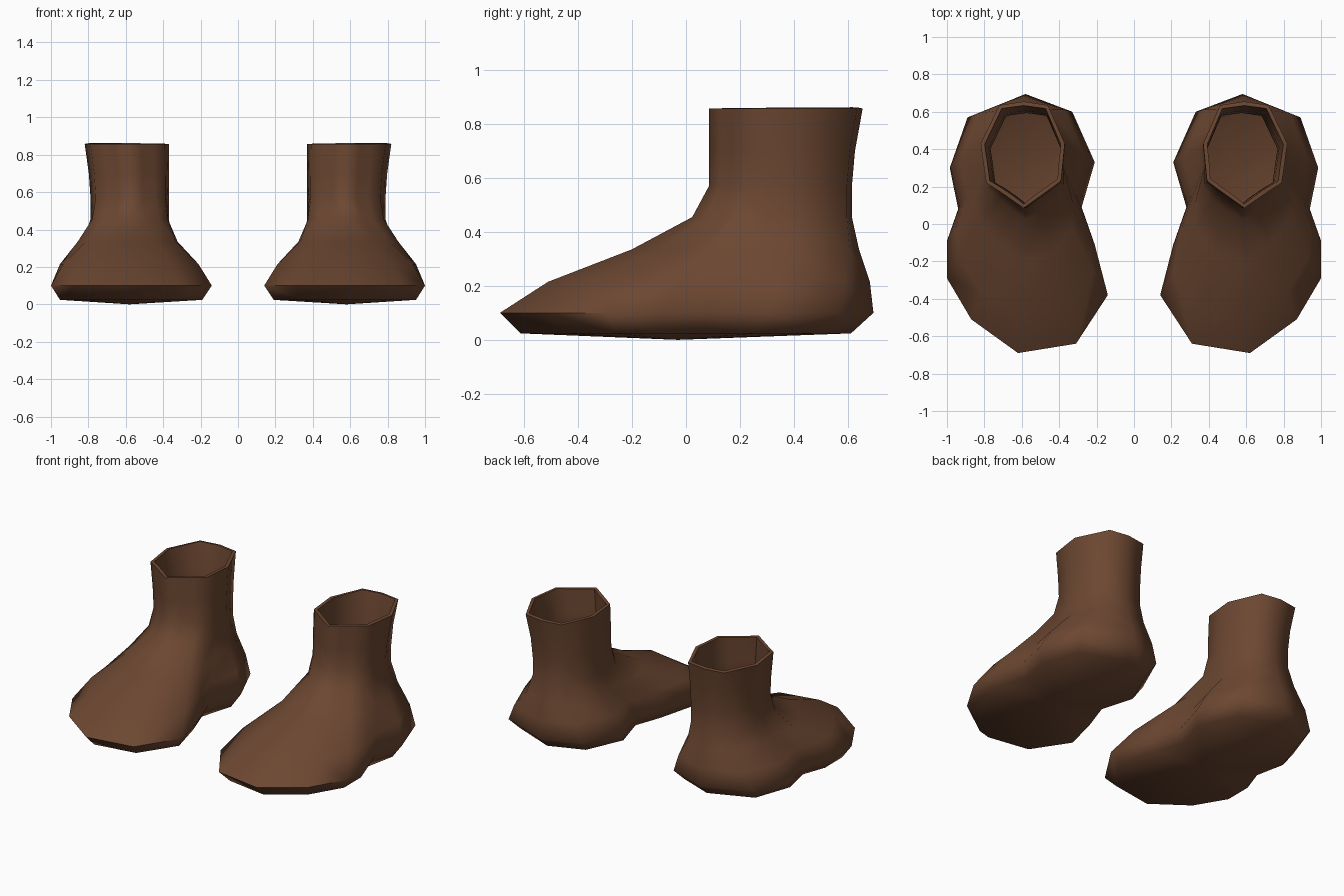
import bpy, bmesh, math
from mathutils import Vector

cube = bpy.data.objects.get("Cube")
if cube:
    bpy.data.objects.remove(cube, do_unlink=True)

# Single brown leather colour
leather = bpy.data.materials.new("brown_leather")
leather.use_nodes = True
BROWN = (0.15, 0.063, 0.031, 1)
leather.diffuse_color = BROWN
bsdf = leather.node_tree.nodes["Principled BSDF"]
bsdf.inputs["Base Color"].default_value = BROWN
bsdf.inputs["Roughness"].default_value = 0.9

# Foot outline, from the toe round the inner side, heel and outer side
FOOT = [(.62, -.69), (.31, -.64), (.14, -.38), (.21, -.11), (.28, .09),
        (.21, .33), (.33, .60), (.58, .695), (.89, .57), (.985, .30),
        (.94, .08), (1, -.09), (1, -.29), (.87, -.51)]
# Matching points on the eight-sided ankle opening
SHAFT = [(.59, .085), (.52, .135), (.45, .185), (.39, .23), (.38, .33),
         (.37, .43), (.46, .635), (.59, .655), (.72, .635), (.82, .43),
         (.805, .32), (.79, .22), (.72, .175), (.655, .13)]
HEEL = range(4, 11)
# Levels: height, forefoot blend, heel blend, shaft scale
LEVELS = [(.10, 0, 0, 1), (.215, .23, .33, 1), (.335, .63, .85, .96),
          (.455, .92, 1, .93), (.57, 1, 1, .93), (.70, 1, 1, .95),
          (.858, 1, 1, 1)]


def ring(z, fore, heel, scale):
    """Blend the foot outline into the ankle outline."""
    corner = Vector((.37, .085))
    points = []
    for i, (f, s) in enumerate(zip(FOOT, SHAFT)):
        ankle = corner + (Vector(s) - corner) * scale
        p = Vector(f).lerp(ankle, heel if i in HEEL else fore)
        points.append((p.x, p.y, z))
    return points


def boot(name, side):
    bm = bmesh.new()
    middle = Vector((.58, -.03))
    sole = [(*(middle + (Vector(p) - middle) * .885), .024) for p in FOOT]
    loops = [[bm.verts.new((side * x, y, z)) for x, y, z in pts]
             for pts in [sole] + [ring(*level) for level in LEVELS]]
    n = len(FOOT)
    # Walls between the levels
    for low, high in zip(loops, loops[1:]):
        for i in range(n):
            j = (i + 1) % n
            bm.faces.new((low[i], low[j], high[j], high[i]))
    # Slightly bulged sole
    centre = bm.verts.new((side * middle.x, middle.y, 0))
    for i in range(n):
        bm.faces.new((centre, loops[0][(i + 1) % n], loops[0][i]))
    bmesh.ops.recalc_face_normals(bm, faces=bm.faces)
    if min(bm.faces, key=lambda f: f.calc_center_median().z).normal.z > 0:
        bmesh.ops.reverse_faces(bm, faces=bm.faces)
    mesh = bpy.data.meshes.new(name)
    bm.to_mesh(mesh)
    bm.free()
    mesh.materials.append(leather)
    obj = bpy.data.objects.new(name, mesh)
    bpy.context.collection.objects.link(obj)
    # Leather thickness, open at the ankle
    wall = obj.modifiers.new("thickness", 'SOLIDIFY')
    wall.thickness = .022
    wall.offset = -1
    bpy.ops.object.select_all(action='DESELECT')
    obj.select_set(True)
    bpy.context.view_layer.objects.active = obj
    bpy.ops.object.modifier_apply(modifier=wall.name)
    bpy.ops.object.shade_smooth_by_angle(angle=math.radians(75))


boot("left_boot", 1)
boot("right_boot", -1)
